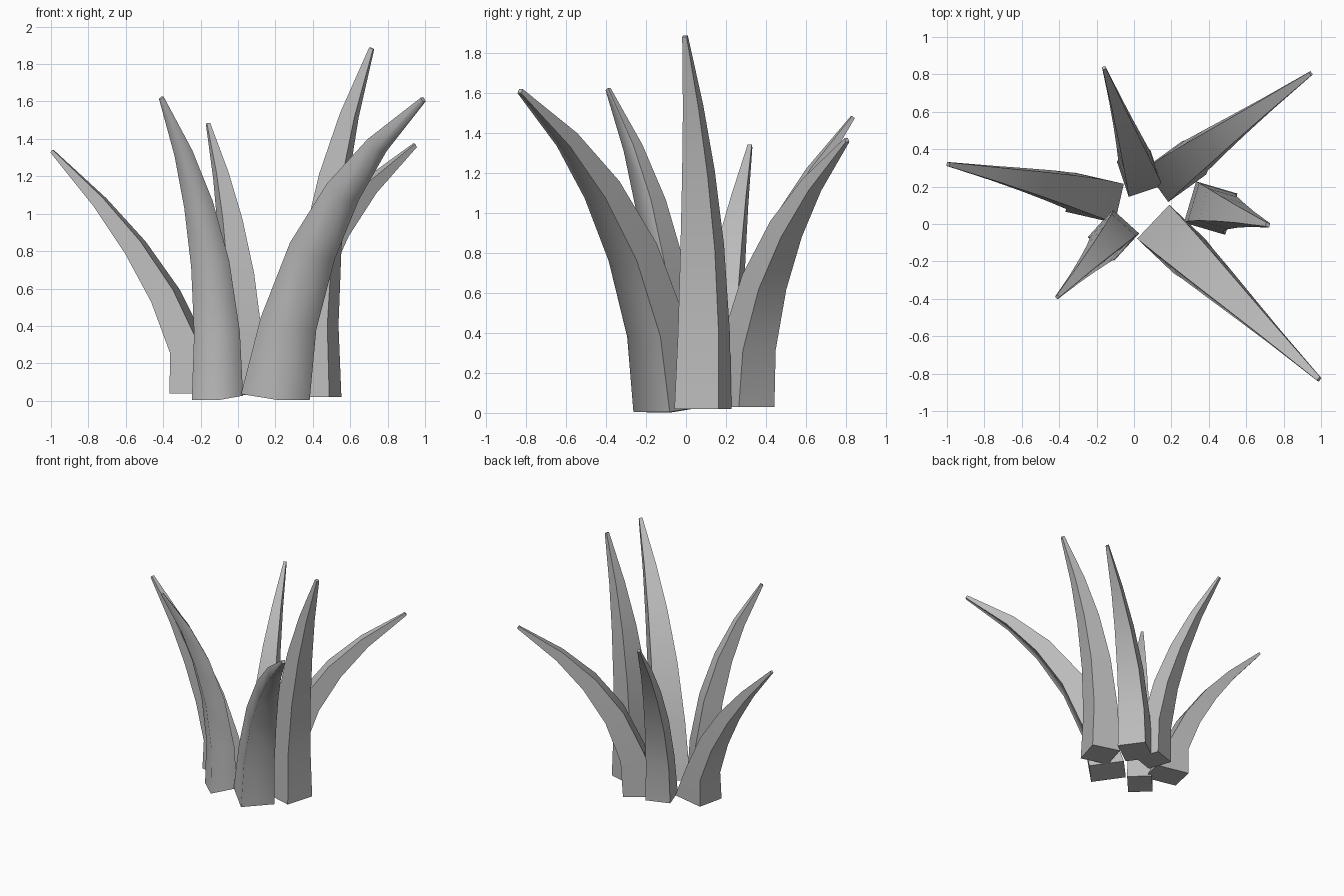
import bpy, bmesh, math
from mathutils import Vector

cube = bpy.data.objects.get("Cube")
if cube:
    bpy.data.objects.remove(cube, do_unlink=True)

# Single grey material
grey = bpy.data.materials.new("plain_grey")
grey.use_nodes = True
colour = (0.5, 0.5, 0.5, 1)
grey.diffuse_color = colour
grey.node_tree.nodes["Principled BSDF"].inputs["Base Color"].default_value = colour

# Taper along a blade: (position, width factor, thickness factor)
TAPER = [(0, 1, 1), (.2, .92, .86), (.42, .78, .72),
         (.62, .58, .56), (.8, .36, .36), (1, .1, .1)]


def blade(name, base, bend, tip, width, thick, slim=1, tilt=0, soft_ridge=None):
    """Four-sided tapering blade swept along a quadratic curve."""
    base, bend, tip = Vector(base), Vector(bend), Vector(tip)
    out = Vector((tip.x - base.x, tip.y - base.y, 0)).normalized()
    side = Vector((-out.y, out.x, 0))
    bm = bmesh.new()
    rings = []
    for t, w, d in TAPER:
        centre = base * (1 - t) ** 2 + bend * 2 * t * (1 - t) + tip * t * t
        along = ((bend - base) * (1 - t) + (tip - bend) * t).normalized()
        depth = d * thick * slim
        if t == 0:
            along = (out * tilt + Vector((0, 0, 1))).normalized()
            depth = thick
        across = side.cross(along).normalized()
        rings.append([bm.verts.new(centre + side * s * w * width / 2 + across * a * depth / 2)
                      for s, a in ((-1, -1), (1, -1), (1, 1), (-1, 1))])
    for low, high in zip(rings, rings[1:]):
        for i in range(4):
            j = (i + 1) % 4
            bm.faces.new((low[i], low[j], high[j], high[i]))
    bm.faces.new(rings[0])
    bm.faces.new(rings[-1])
    bmesh.ops.recalc_face_normals(bm, faces=bm.faces)

    mesh = bpy.data.meshes.new(name)
    bm.to_mesh(mesh)
    bm.free()
    mesh.materials.append(grey)
    obj = bpy.data.objects.new(name, mesh)
    bpy.context.collection.objects.link(obj)
    bpy.ops.object.select_all(action="DESELECT")
    obj.select_set(True)
    bpy.context.view_layer.objects.active = obj
    bpy.ops.object.shade_smooth_by_angle(angle=math.radians(40))
    # Soften one long corner of the blade
    if soft_ridge is not None:
        for edge in mesh.edges:
            if all(v % 4 == soft_ridge for v in edge.vertices):
                edge.use_edge_sharp = False


# Clump of blades fanning outward
blade("right_blade", (-.21, .14, .04), (-.29, .18, .64), (-.995, .32, 1.335), .215, .27, slim=.7)
blade("front_right_blade", (-.11, -.06, .015), (-.08, -.04, .9), (-.41, -.39, 1.62),
      .19, .2, tilt=.12, soft_ridge=2)
blade("back_blade", (.03, .27, .03), (.03, .29, .8), (-.16, .835, 1.48), .19, .2, slim=.9)
blade("back_left_blade", (.22, .28, .03), (.26, .32, .83), (.945, .805, 1.365), .22, .25, slim=.87)
blade("left_blade", (.41, .085, .02), (.38, .11, 1), (.715, -.005, 1.885), .23, .23)
blade("front_left_blade", (.2, -.08, .02), (.32, -.19, 1.05), (.99, -.83, 1.61),
      .25, .27, slim=.87, tilt=.12, soft_ridge=3)
